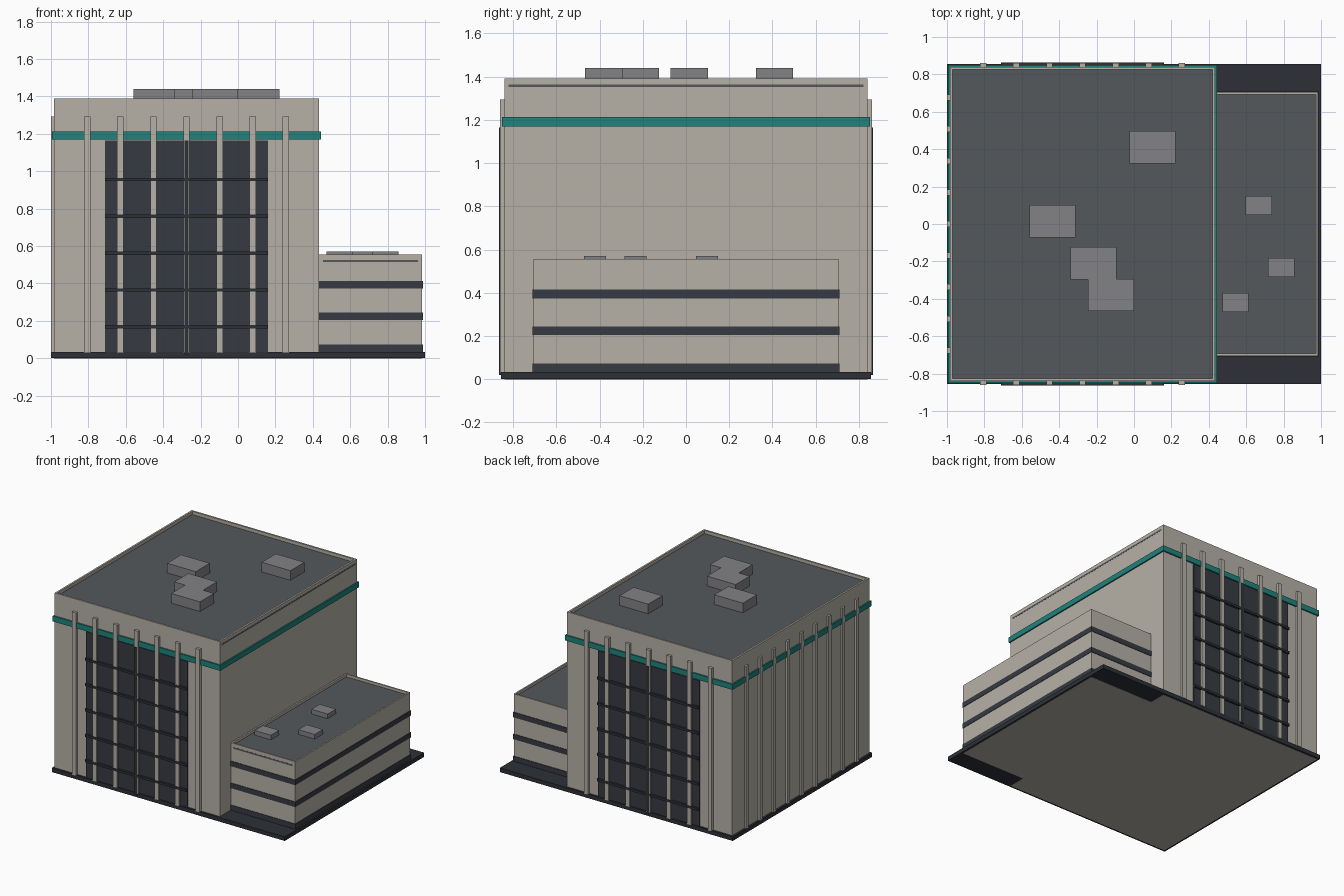
import bpy
import bmesh

cube = bpy.data.objects.get("Cube")
if cube:
    bpy.data.objects.remove(cube, do_unlink=True)


def material(name, rgb):
    m = bpy.data.materials.new(name)
    m.use_nodes = True
    m.diffuse_color = (*rgb, 1)
    bsdf = next(n for n in m.node_tree.nodes if n.type == 'BSDF_PRINCIPLED')
    bsdf.inputs["Base Color"].default_value = (*rgb, 1)
    return m


CONCRETE = material("warm concrete", (0.47, 0.44, 0.39))
GLASS = material("dark glass", (0.037, 0.043, 0.054))
FRAME = material("dark frame", (0.026, 0.03, 0.038))
TEAL = material("teal", (0.014, 0.23, 0.2))
ROOF = material("roof grey", (0.09, 0.098, 0.105))
UNIT = material("unit grey", (0.225, 0.225, 0.24))


def finish(name, bm, mats):
    me = bpy.data.meshes.new(name)
    bm.to_mesh(me)
    bm.free()
    for m in mats:
        me.materials.append(m)
    ob = bpy.data.objects.new(name, me)
    bpy.context.collection.objects.link(ob)
    return ob


def box_mesh(x, y, z):
    bm = bmesh.new()
    bmesh.ops.create_cube(bm, size=1)
    for v in bm.verts:
        v.co = [lo + (hi - lo) * (c + 0.5) for c, (lo, hi) in zip(v.co, (x, y, z))]
    return bm


def box(name, x, y, z, mat):
    return finish(name, box_mesh(x, y, z), [mat])


def block(name, x, y, z, rim, depth):
    """Building volume with a parapet around a sunken roof."""
    bm = box_mesh(x, y, z)
    bm.normal_update()
    top = max(bm.faces, key=lambda f: f.normal.z)
    bmesh.ops.inset_region(bm, faces=[top], thickness=rim)
    well = bmesh.ops.extrude_discrete_faces(bm, faces=[top])["faces"][0]
    for v in well.verts:
        v.co.z -= depth
    well.material_index = 1
    return finish(name, bm, [CONCRETE, ROOF])


# Ground slab and the two volumes
box("base_slab", (-1, 1), (-0.855, 0.855), (0.001, 0.033), FRAME)
block("tower", (-0.985, 0.433), (-0.84, 0.84), (0, 1.39), 0.02, 0.025)
block("wing", (0.433, 0.985), (-0.705, 0.705), (0, 0.555), 0.016, 0.02)

# Teal belt round the tower
box("teal_belt", (-0.995, 0.443), (-0.851, 0.851), (1.17, 1.212), TEAL)

# Glazed front and back with fins, mullion and floor bars
for side, s in (("front", -1), ("back", 1)):
    def depth(outer):
        return tuple(sorted((s * 0.83, s * outer)))

    box(side + "_glazing", (-0.71, 0.16), depth(0.848), (0.02, 1.165), GLASS)
    box(side + "_mullion", (-0.286, -0.264), depth(0.864), (0.02, 1.165), FRAME)
    for i in range(5):
        z = 0.168 + 0.197 * i
        box(f"{side}_floor_bar_{i}", (-0.71, 0.16), depth(0.864),
            (z - 0.009, z + 0.009), FRAME)
    for i in range(7):
        x = -0.806 + 0.177 * i
        box(f"{side}_fin_{i}", (x - 0.017, x + 0.017), depth(0.86),
            (0.03, 1.293), CONCRETE)

# Fins on the blank outer side
for i in range(9):
    y = 0.169 * (i - 4)
    box(f"side_fin_{i}", (-1, -0.975), (y - 0.016, y + 0.016), (0.03, 1.293), CONCRETE)

# Ribbon windows round the wing
for i in range(3):
    z = (0.033, 0.204, 0.374)[i]
    box(f"wing_ribbon_window_{i}", (0.433, 0.988), (-0.709, 0.709), (z, z + 0.04), GLASS)

# Narrow roof-level joints
box("tower_roof_joint", (0.43, 0.434), (-0.82, 0.82), (1.352, 1.364), ROOF)
box("wing_roof_joint", (0.455, 0.962), (-0.706, -0.703), (0.514, 0.526), ROOF)

# Rooftop plant units
for i, (x, y) in enumerate(((-0.436, 0.015), (0.1, 0.41), (-0.217, -0.21), (-0.123, -0.38))):
    box(f"tower_roof_unit_{i}", (x - 0.123, x + 0.123), (y - 0.086, y + 0.086),
        (1.36, 1.44), UNIT)
for i, (x, y) in enumerate(((0.667, 0.098), (0.787, -0.233), (0.542, -0.42))):
    box(f"wing_roof_unit_{i}", (x - 0.07, x + 0.07), (y - 0.051, y + 0.051),
        (0.53, 0.571), UNIT)
